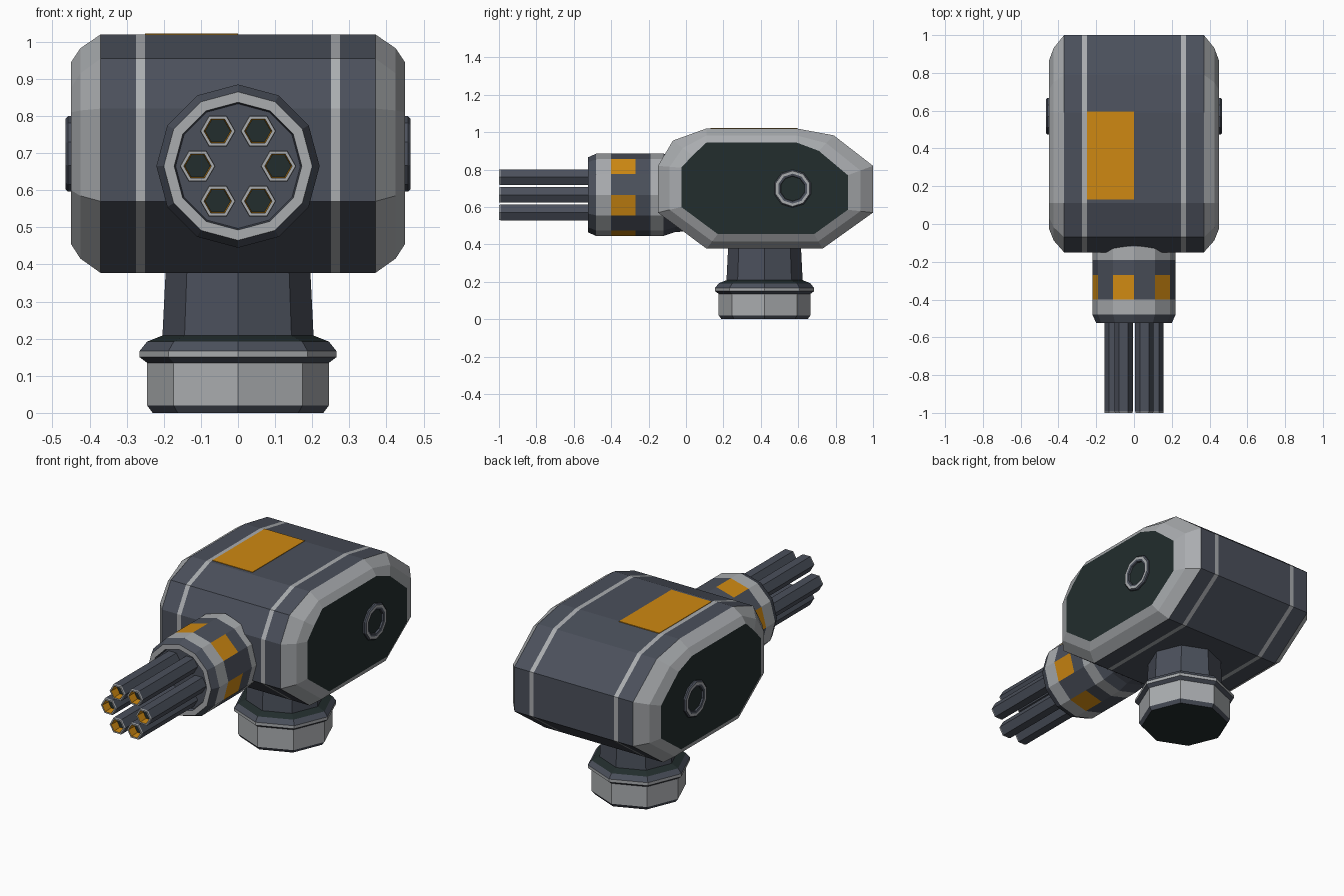
import bpy, bmesh, math
from mathutils import Vector

cube = bpy.data.objects.get("Cube")
if cube:
    bpy.data.objects.remove(cube, do_unlink=True)


def material(name, rgb):
    m = bpy.data.materials.new(name)
    m.use_nodes = True
    m.diffuse_color = (*rgb, 1)
    m.node_tree.nodes["Principled BSDF"].inputs["Base Color"].default_value = (*rgb, 1)
    return m


MATS = [material("slate blue", (0.07, 0.08, 0.105)),
        material("light grey", (0.40, 0.415, 0.43)),
        material("dark green black", (0.016, 0.026, 0.026)),
        material("orange", (0.62, 0.25, 0.006))]
BLUE, GREY, DARK, ORANGE = range(4)


def loft(name, rings, bands, caps):
    """Skin rings of points; bands holds one colour, or a list per side, for each band."""
    bm = bmesh.new()
    loops = [[bm.verts.new(p) for p in ring] for ring in rings]
    n = len(loops[0])
    for a, b, band in zip(loops, loops[1:], bands):
        for i in range(n):
            j = (i + 1) % n
            face = bm.faces.new((a[i], a[j], b[j], b[i]))
            face.material_index = band[i % len(band)] if isinstance(band, list) else band
    for loop, colour in zip((loops[0], loops[-1]), caps):
        bm.faces.new(loop).material_index = colour
    bmesh.ops.recalc_face_normals(bm, faces=bm.faces)
    mesh = bpy.data.meshes.new(name)
    bm.to_mesh(mesh)
    bm.free()
    for m in MATS:
        mesh.materials.append(m)
    obj = bpy.data.objects.new(name, mesh)
    bpy.context.collection.objects.link(obj)
    return obj


def turned(name, centre, axis, sides, profile, bands, caps, start=0.0):
    """Faceted turning: profile is (position along axis, radius)."""
    u, v = {"x": ((0, 1, 0), (0, 0, 1)),
            "y": ((1, 0, 0), (0, 0, 1)),
            "z": ((1, 0, 0), (0, 1, 0))}[axis]
    u, v = Vector(u), Vector(v)
    w = Vector([float(axis == k) for k in "xyz"])
    angles = [start + math.tau * i / sides for i in range(sides)]
    rings = [[Vector(centre) + w * t + r * (u * math.cos(a) + v * math.sin(a))
              for a in angles] for t, r in profile]
    return loft(name, rings, bands, caps)


# Main body: side outline lofted across x, with rounded grey shoulders
outer = [(-.15, .57), (-.15, .82), (-.07, .955), (.11, 1.02), (.59, 1.02),
         (.79, .983), (1, .82), (1, .57), (.73, .377), (.11, .377)]
inner = [(-.025, .6), (-.025, .81), (.035, .875), (.11, .945), (.59, .945),
         (.71, .9), (.865, .77), (.865, .585), (.685, .455), (.17, .455)]


def section(x, inset):
    return [Vector((x, *Vector(o).lerp(Vector(i), inset))) for o, i in zip(outer, inner)]


half = [(.45, 1), (.425, .5), (.37, 0), (.275, 0), (.25, 0)]
stations = [(-x, k) for x, k in half] + half[::-1]
side = [GREY, GREY, BLUE, GREY]
loft("main_body", [section(x, k) for x, k in stations],
     side + [BLUE] + side[::-1], (DARK, DARK))

# Top access panel
panel = [(-.25, .13), (0, .13), (0, .595), (-.25, .595)]
loft("top_panel", [[(x, y, z) for x, y in panel] for z in (1.017, 1.023)],
     [ORANGE], (ORANGE, ORANGE))

# Side pivots
for label, s in (("left", 1), ("right", -1)):
    turned(label + "_pivot", (0, .57, .698), "x", 10,
           [(s * .44, .102), (s * .458, .102), (s * .465, .095), (s * .465, .08),
            (s * .462, .068), (s * .453, .066)],
           [BLUE, BLUE, GREY, BLUE, BLUE], (DARK, DARK), math.pi / 2)

# Base and neck
turned("base", (0, .42, 0), "z", 8,
       [(0, .23), (.02, .245), (.135, .245), (.15, .265), (.167, .265),
        (.192, .245), (.21, .2)],
       [BLUE, GREY, BLUE, GREY, BLUE, DARK], (DARK, DARK))
turned("neck", (0, .42, 0), "z", 8, [(.2, .204), (.42, .193)], [BLUE], (BLUE, BLUE))

# Barrel housing with alternating orange facets
turned("barrel_housing", (0, 0, .665), "y", 12,
       [(.05, .19), (-.06, .2), (-.12, .22), (-.19, .22), (-.27, .22), (-.4, .22),
        (-.48, .22), (-.525, .2), (-.525, .172), (-.505, .168)],
       [BLUE, BLUE, GREY, BLUE, [BLUE, ORANGE], GREY, BLUE, GREY, BLUE],
       (BLUE, BLUE))

# Six hollow barrels
for i in range(6):
    a = math.tau * i / 6
    turned("barrel_%d" % (i + 1),
           (.109 * math.cos(a), 0, .665 + .109 * math.sin(a)), "y", 6,
           [(-.49, .048), (-.992, .048), (-1, .046), (-1, .037), (-.95, .034)],
           [BLUE, GREY, GREY, ORANGE], (BLUE, DARK))
